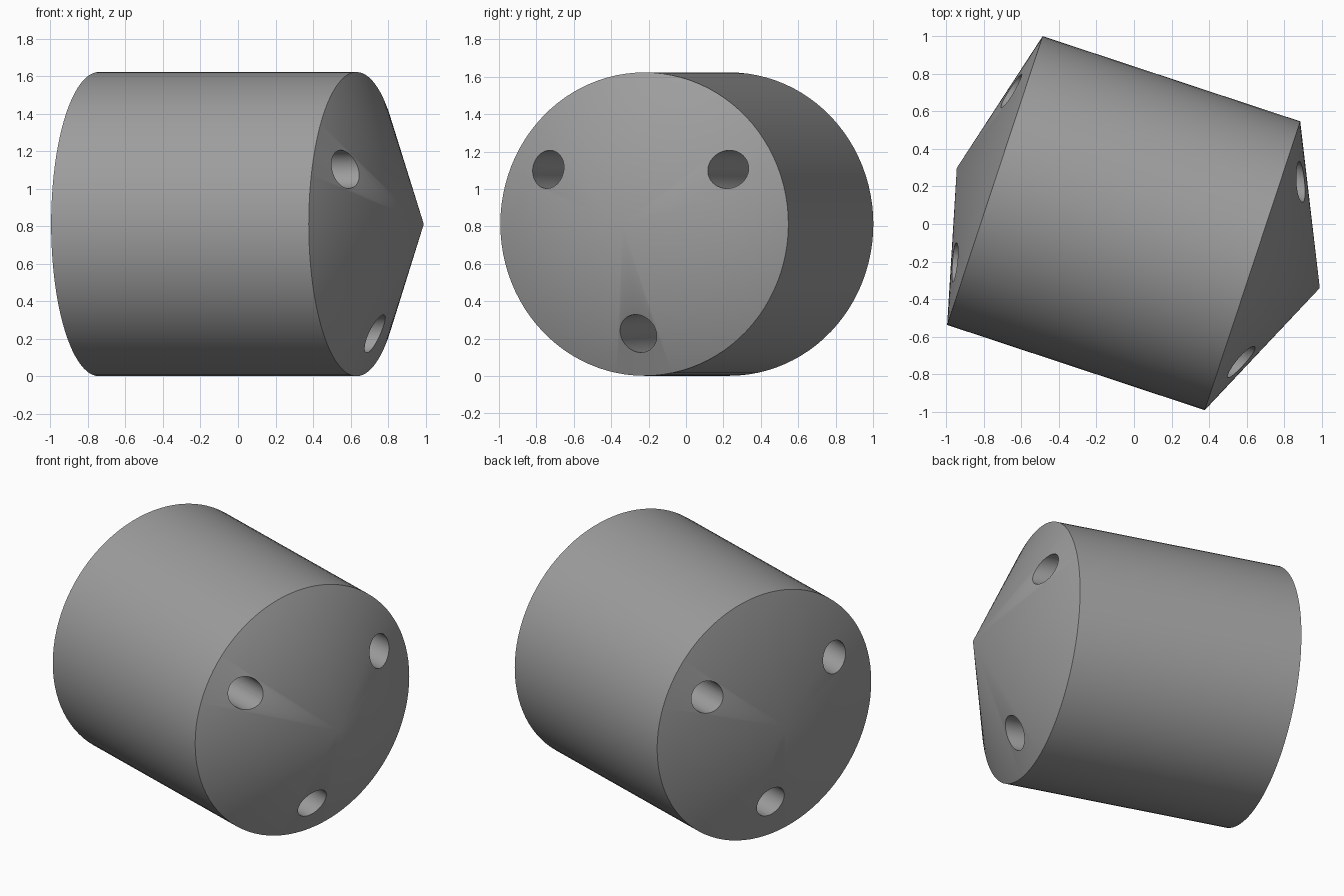
import bpy, bmesh, math
from mathutils import Vector, Matrix

if "Cube" in bpy.data.objects:
    bpy.data.objects.remove(bpy.data.objects["Cube"])

SEG = 96
RADIUS = 0.811
HALF = 0.7235             # half length of the straight barrel
TIP_R, TIP_L = 0.378, 0.214   # cone heights at the two ends
MID = Vector((-0.055, 0.0045, 0.812))
TURN = Matrix.Rotation(math.radians(-18.3), 4, 'Z')

grey = bpy.data.materials.new("grey")
grey.diffuse_color = (0.34, 0.34, 0.34, 1)
grey.use_nodes = True
grey.node_tree.nodes["Principled BSDF"].inputs["Base Color"].default_value = grey.diffuse_color


def make_object(name, bm):
    bmesh.ops.recalc_face_normals(bm, faces=bm.faces)
    mesh = bpy.data.meshes.new(name)
    bm.to_mesh(mesh)
    bm.free()
    mesh.materials.append(grey)
    ob = bpy.data.objects.new(name, mesh)
    bpy.context.collection.objects.link(ob)
    return ob


# Barrel with a cone on each end, spun around the x axis
bm = bmesh.new()
profile = [(-HALF - TIP_L, 0), (-HALF, RADIUS), (HALF, RADIUS), (HALF + TIP_R, 0)]
verts = [bm.verts.new((x, 0, r)) for x, r in profile]
edges = [bm.edges.new(pair) for pair in zip(verts, verts[1:])]
bmesh.ops.spin(bm, geom=verts + edges, cent=(0, 0, 0), axis=(1, 0, 0),
               angle=math.tau, steps=SEG, use_merge=False)
bmesh.ops.remove_doubles(bm, verts=bm.verts, dist=1e-4)
body = make_object("barrel", bm)

# Three long bores, slightly closer together at the left end
bm = bmesh.new()
for k in range(3):
    a = math.radians(-90 + 120 * k)
    out = Vector((0, math.cos(a), math.sin(a)))
    left = Vector((-0.79, 0, 0)) + out * 0.556
    right = Vector((0.83, 0, 0)) + out * 0.585
    way = (right - left).normalized()
    place = (Matrix.Translation((left + right) / 2)
             @ way.to_track_quat('Z', 'Y').to_matrix().to_4x4())
    bmesh.ops.create_cone(bm, cap_ends=True, segments=48, radius1=0.102,
                          radius2=0.102, depth=2.4, matrix=place)
cutter = make_object("bore_cutter", bm)
cutter.hide_render = True

cut = body.modifiers.new("bores", 'BOOLEAN')
cut.operation = 'DIFFERENCE'
cut.solver = 'EXACT'
cut.object = cutter
bpy.context.view_layer.objects.active = body
body.select_set(True)
cutter.select_set(False)
bpy.ops.object.modifier_apply(modifier=cut.name)
bpy.data.objects.remove(cutter)

# Turn the barrel into place and shade it
body.data.transform(Matrix.Translation(MID) @ TURN)
bpy.ops.object.shade_smooth_by_angle(angle=math.radians(30))
